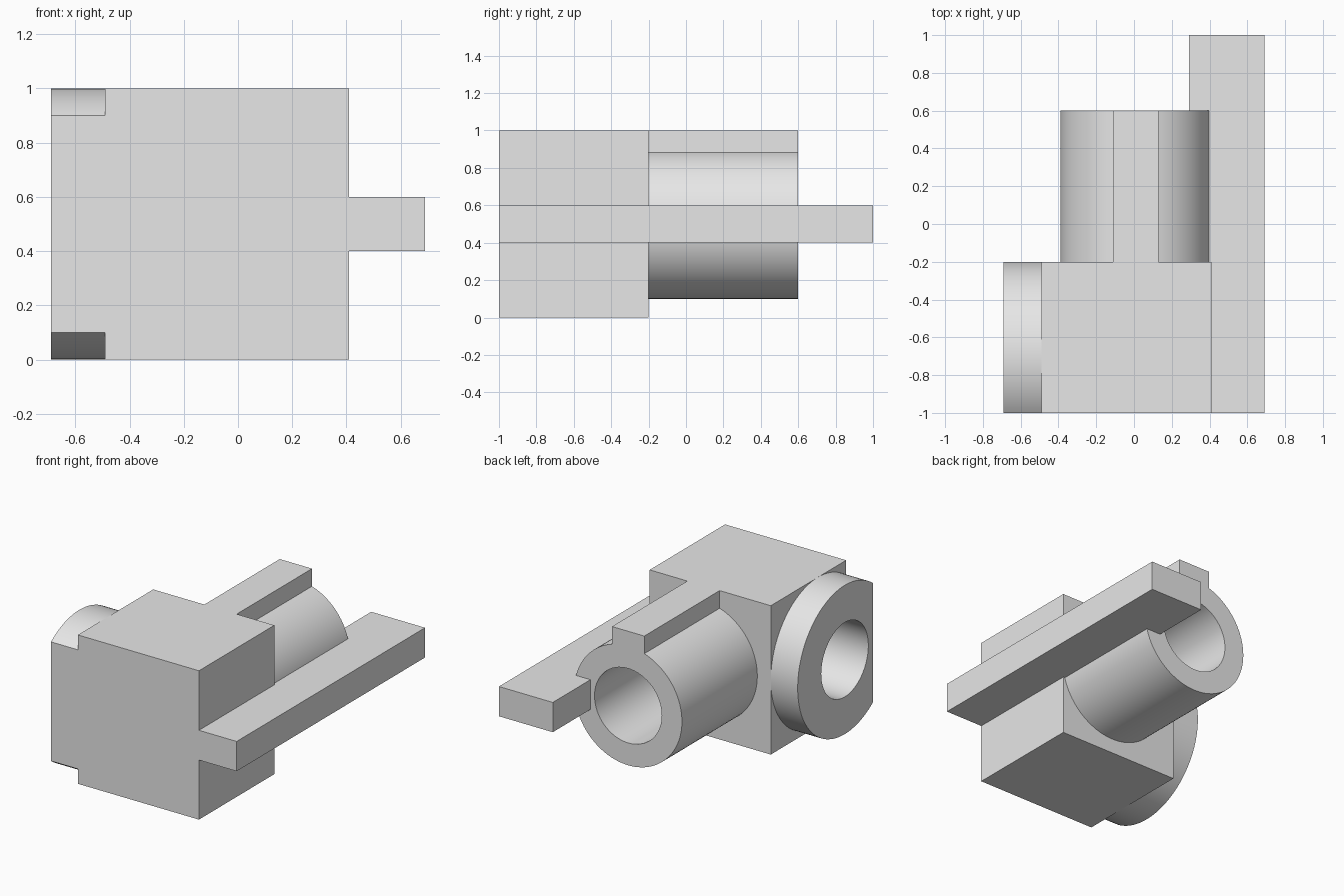
import bpy, bmesh
from math import sin, cos, asin, acos, pi, radians

cube = bpy.data.objects.get("Cube")
if cube:
    bpy.data.objects.remove(cube, do_unlink=True)

grey = bpy.data.materials.new("plain grey")
grey.use_nodes = True
colour = (0.8, 0.8, 0.8, 1)
grey.diffuse_color = colour
grey.node_tree.nodes["Principled BSDF"].inputs["Base Color"].default_value = colour

AX, AY, AZ = 0.01, -0.7, 0.5      # spigot axis x, flange axis y, shared axis height
BORE = 0.25


def prism(name, outline, axis, start, end):
    """Extrude a flat outline along the named axis."""
    place = {"x": lambda u, v, w: (w, u, v),
             "y": lambda u, v, w: (u, w, v),
             "z": lambda u, v, w: (u, v, w)}[axis]
    bm = bmesh.new()
    ends = [[bm.verts.new(place(u, v, w)) for u, v in outline] for w in (start, end)]
    for ring in ends:
        bm.faces.new(ring)
    n = len(outline)
    for i in range(n):
        j = (i + 1) % n
        bm.faces.new((ends[0][i], ends[0][j], ends[1][j], ends[1][i]))
    bmesh.ops.recalc_face_normals(bm, faces=bm.faces)
    mesh = bpy.data.meshes.new(name)
    bm.to_mesh(mesh)
    bm.free()
    mesh.materials.append(grey)
    obj = bpy.data.objects.new(name, mesh)
    bpy.context.collection.objects.link(obj)
    return obj


def arc(cu, cv, r, a0, a1, steps):
    angles = [a0 + (a1 - a0) * i / steps for i in range(steps + 1)]
    return [(cu + r * cos(a), cv + r * sin(a)) for a in angles]


def rect(u0, v0, u1, v1):
    return [(u0, v0), (u1, v0), (u1, v1), (u0, v1)]


# Square housing
body = prism("body_block", rect(-0.49, -1, 0.41, -0.2), "z", 0, 1)

# Round side flange, cut flat along the front
flat = acos((-1 - AY) / 0.5)
flange = prism("side_flange", arc(AY, AZ, 0.5, -flat, flat, 80), "x", -0.69, -0.49)

# Rear spigot with a rib running along its top
half = 0.12
side = asin(half / 0.4)
outline = arc(AX, AZ, 0.4, pi / 2 + side, 5 * pi / 2 - side, 88)
outline += [(AX + half, 1), (AX - half, 1)]
spigot = prism("ribbed_spigot", outline, "y", -0.2, 0.6)

# Long bar running past the housing and the spigot
bar = prism("side_bar", [(0.41, -1), (0.69, -1), (0.69, 1), (0.29, 1),
                         (0.29, -0.2), (0.41, -0.2)], "z", 0.4, 0.6)

# Bores that meet inside the housing
ring = 2 * pi * 63 / 64
rear_bore = prism("rear_bore_cutter", arc(AX, AZ, BORE, 0, ring, 63), "y", AY, 0.8)
side_bore = prism("side_bore_cutter", arc(AY, AZ, BORE, 0, ring, 63), "x", -0.9, AX)
for cutter in (rear_bore, side_bore):
    cutter.hide_render = True

for part, cutters in ((body, (rear_bore, side_bore)),
                      (flange, (side_bore,)), (spigot, (rear_bore,))):
    bpy.context.view_layer.objects.active = part
    for cutter in cutters:
        mod = part.modifiers.new("bore", "BOOLEAN")
        mod.operation = "DIFFERENCE"
        mod.solver = "EXACT"
        mod.object = cutter
        bpy.ops.object.modifier_apply(modifier=mod.name)

for cutter in (rear_bore, side_bore):
    bpy.data.objects.remove(cutter, do_unlink=True)

# Smooth the round walls, keep edges sharp
bpy.ops.object.select_all(action="DESELECT")
for part in (body, flange, spigot, bar):
    part.select_set(True)
bpy.context.view_layer.objects.active = body
bpy.ops.object.shade_smooth_by_angle(angle=radians(25))
